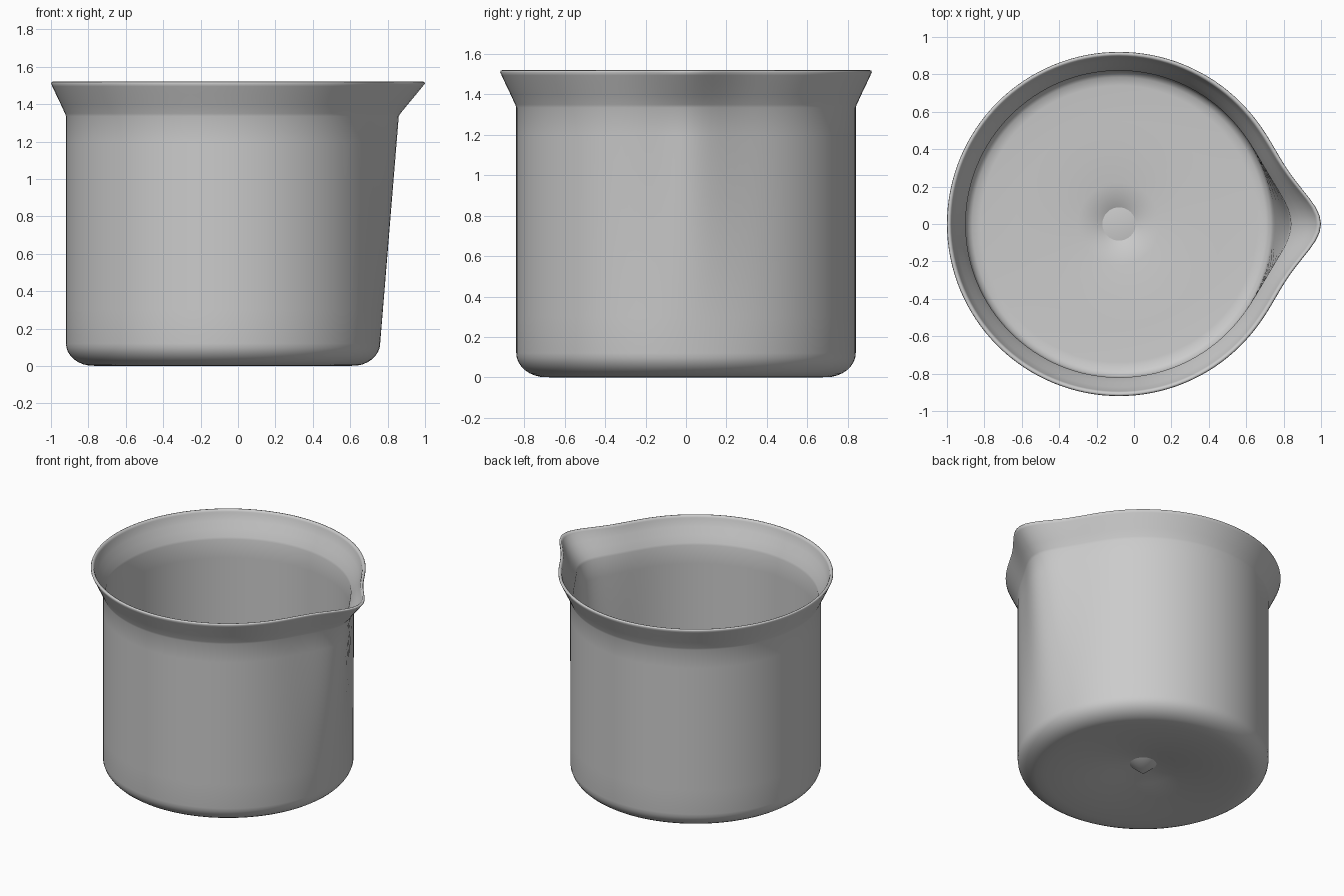
import bpy, bmesh
from math import sin, cos, pi, exp

if "Cube" in bpy.data.objects:
    bpy.data.objects.remove(bpy.data.objects["Cube"])

CX = -0.08      # body axis
SEG = 128

# Profile (radius, z): outer base centre -> outer wall -> rim -> inner wall -> inner floor
outer_base = [(0.0, 0.085), (0.09, 0.077), (0.22, 0.052), (0.38, 0.024), (0.54, 0.006), (0.66, 0.0)]
outer_corner = [(0.69 + 0.15 * sin(a), 0.12 - 0.12 * cos(a)) for a in [pi / 2 * i / 8 for i in range(1, 9)]]
outer_wall = [(0.84, z) for z in (0.3, 0.6, 0.9, 1.2, 1.335)]
flare = [(0.845, 1.35), (0.868, 1.40), (0.892, 1.45), (0.913, 1.495)]
lip = [(0.92, 1.51), (0.917, 1.518), (0.909, 1.52), (0.901, 1.517), (0.895, 1.505)]
inner_flare = [(r - 0.02, z) for r, z in reversed(flare)]
inner_wall = [(0.82, z) for z in (1.335, 1.2, 0.9, 0.6, 0.3, 0.17)]
inner_floor = [(0.81, 0.14), (0.785, 0.12), (0.74, 0.115), (0.55, 0.112), (0.38, 0.105),
               (0.22, 0.095), (0.09, 0.078), (0.0, 0.0)]
profile = (outer_base + outer_corner + outer_wall + flare + lip
           + inner_flare + inner_wall + inner_floor)


def spout_amount(z):
    """How far the spout pushes out at a given height."""
    if z < 0.12:
        return 0.0
    if z < 1.34:
        return 0.10 * (z - 0.12) / 1.22
    return 0.10 + 0.06 * min(1.0, (z - 1.34) / 0.17)


def place(r, z, a):
    x, y = r * cos(a), r * sin(a)
    if x > 0 and r > 0.8:
        x += spout_amount(z) * exp(-(y / 0.22) ** 2)
    return (CX + x, y, z)


# Pouring beaker: profile spun around the axis with the spout pushed out
bm = bmesh.new()
rings = []
for r, z in profile:
    if r == 0.0:
        rings.append([bm.verts.new((CX, 0, z))] * SEG)
    else:
        rings.append([bm.verts.new(place(r, z, 2 * pi * i / SEG)) for i in range(SEG)])
for lo, hi in zip(rings, rings[1:]):
    for i in range(SEG):
        j = (i + 1) % SEG
        corners = list(dict.fromkeys([lo[i], lo[j], hi[j], hi[i]]))
        bm.faces.new(corners).smooth = True
bmesh.ops.recalc_face_normals(bm, faces=bm.faces)
mesh = bpy.data.meshes.new("beaker")
bm.to_mesh(mesh)
bm.free()
beaker = bpy.data.objects.new("beaker", mesh)
bpy.context.collection.objects.link(beaker)
